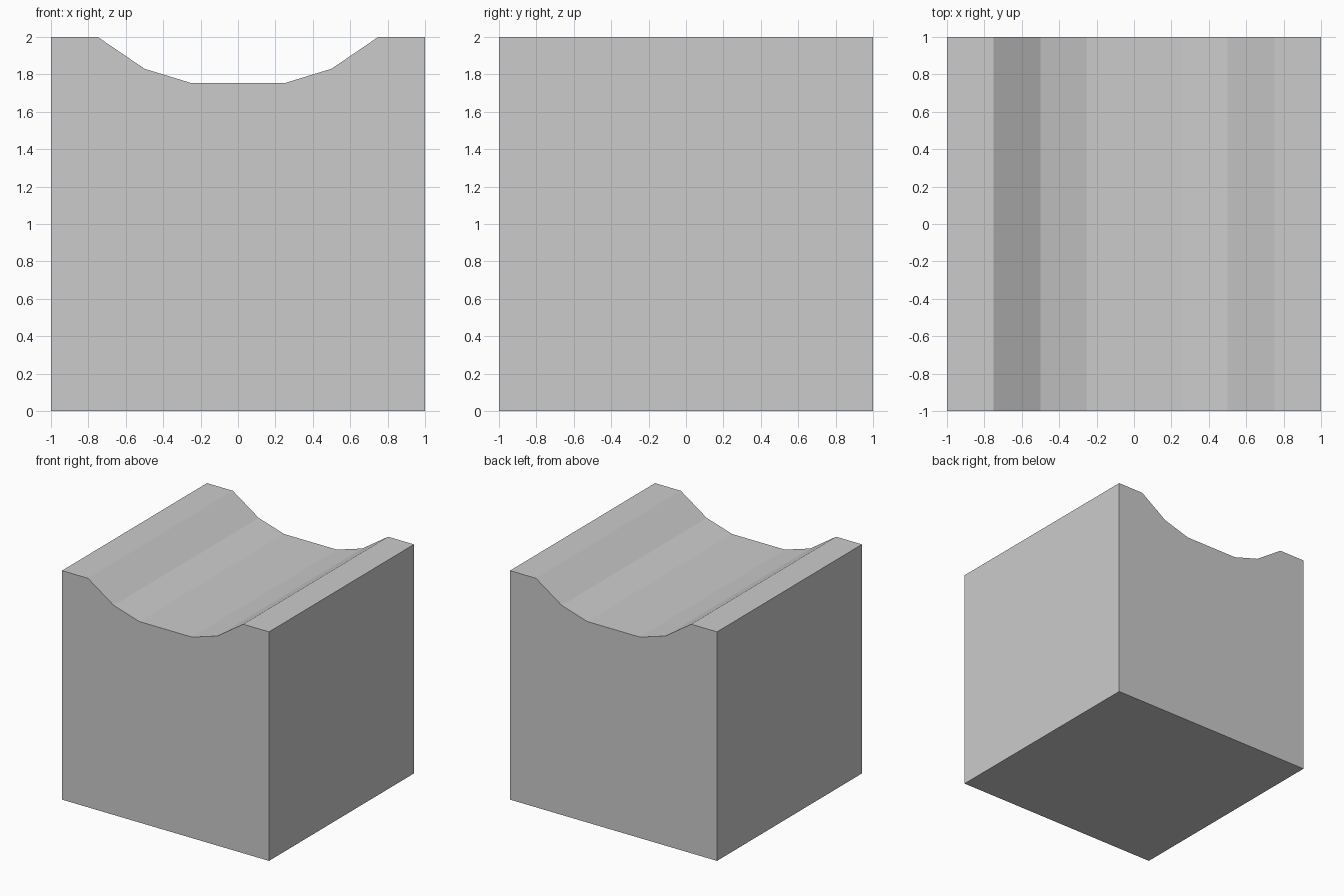
import bpy
import bmesh

if "Cube" in bpy.data.objects:
    bpy.data.objects.remove(bpy.data.objects["Cube"])

# Right half of the front profile, from the base up and into the channel
half = [(1, 0), (1, 2), (0.75, 2), (0.5, 1.83), (0.255, 1.755)]
profile = half + [(-x, z) for x, z in reversed(half)]

# Block with a faceted channel, extruded front to back
bm = bmesh.new()
face = bm.faces.new([bm.verts.new((x, -1, z)) for x, z in profile])
result = bmesh.ops.extrude_face_region(bm, geom=[face], use_keep_orig=True)
moved = [v for v in result["geom"] if isinstance(v, bmesh.types.BMVert)]
bmesh.ops.translate(bm, verts=moved, vec=(0, 2, 0))
bmesh.ops.recalc_face_normals(bm, faces=bm.faces)

mesh = bpy.data.meshes.new("channel_block")
bm.to_mesh(mesh)
bm.free()
block = bpy.data.objects.new("channel_block", mesh)
bpy.context.collection.objects.link(block)
